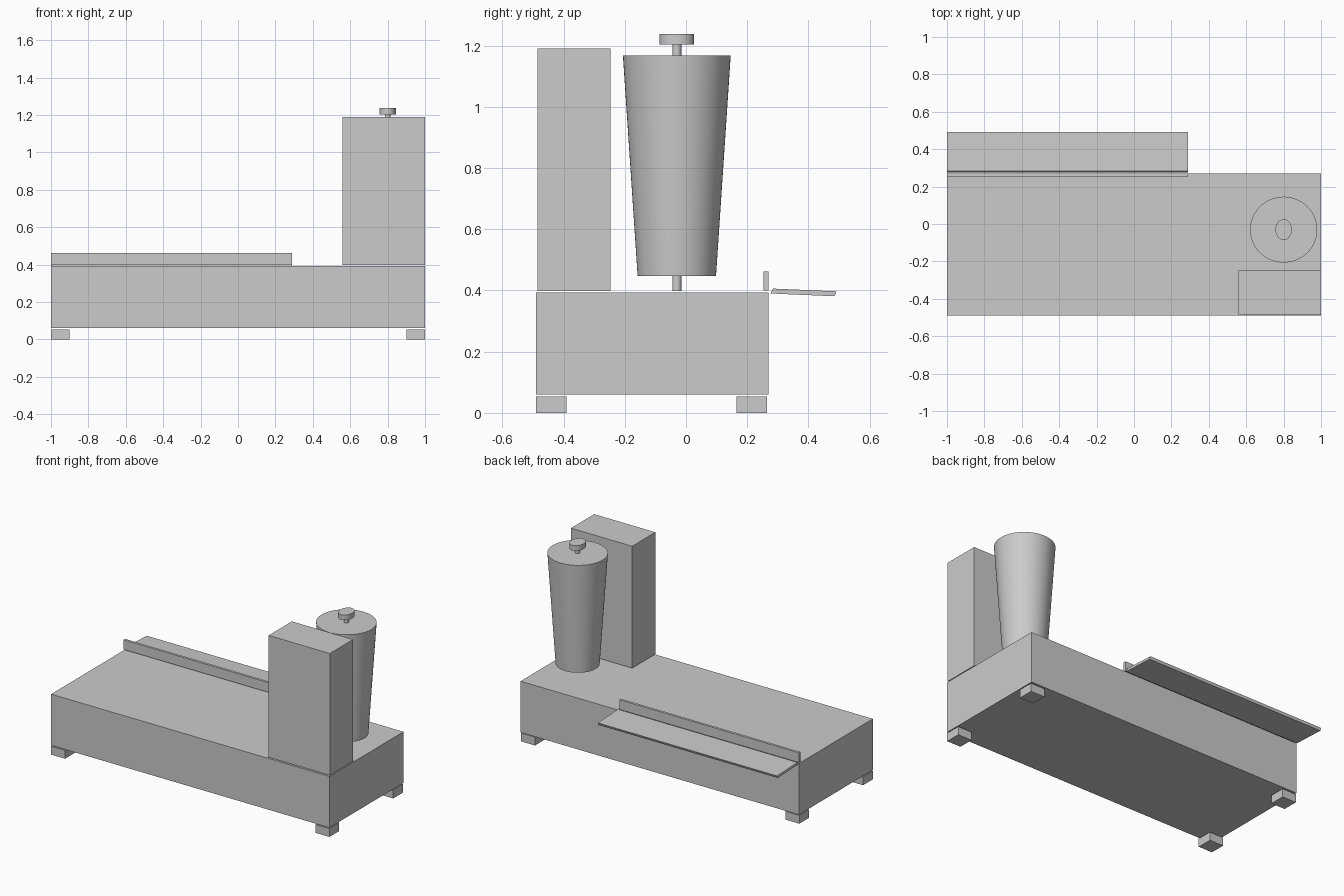
import bpy
import bmesh
import math

cube = bpy.data.objects.get("Cube")
if cube:
    bpy.data.objects.remove(cube, do_unlink=True)

GREY = (0.6, 0.6, 0.6, 1)
metal = bpy.data.materials.new("light grey metal")
metal.use_nodes = True
metal.diffuse_color = GREY
for node in metal.node_tree.nodes:
    if node.type == 'BSDF_PRINCIPLED':
        node.inputs["Base Color"].default_value = GREY


def finish(name, bm):
    bmesh.ops.recalc_face_normals(bm, faces=bm.faces[:])
    mesh = bpy.data.meshes.new(name)
    bm.to_mesh(mesh)
    bm.free()
    mesh.materials.append(metal)
    obj = bpy.data.objects.new(name, mesh)
    bpy.context.collection.objects.link(obj)
    return obj


def prism(name, profile, x0, x1):
    """Extrude a (y, z) outline along x."""
    bm = bmesh.new()
    face = bm.faces.new([bm.verts.new((x0, y, z)) for y, z in profile])
    out = bmesh.ops.extrude_face_region(bm, geom=[face])
    verts = [v for v in out["geom"] if isinstance(v, bmesh.types.BMVert)]
    bmesh.ops.translate(bm, verts=verts, vec=(x1 - x0, 0, 0))
    return finish(name, bm)


def box(name, x, y, z):
    return prism(name, [(y[0], z[0]), (y[1], z[0]), (y[1], z[1]), (y[0], z[1])], *x)


def round_part(name, r_bottom, r_top, z0, z1, x_scale=1.0):
    """Upright cylinder or cone on the spit axis."""
    bm = bmesh.new()
    bmesh.ops.create_cone(bm, cap_ends=True, segments=64, radius1=r_bottom,
                          radius2=r_top, depth=z1 - z0)
    bmesh.ops.scale(bm, vec=(x_scale, 1, 1), verts=bm.verts[:])
    bmesh.ops.translate(bm, vec=(0.8, -0.03, (z0 + z1) / 2), verts=bm.verts[:])
    obj = finish(name, bm)
    bpy.ops.object.select_all(action='DESELECT')
    obj.select_set(True)
    bpy.context.view_layer.objects.active = obj
    bpy.ops.object.shade_smooth_by_angle(angle=math.radians(35))
    return obj


# Counter body and its four feet
box("counter", (-1, 1), (-0.49, 0.27), (0.06, 0.393))
for side, x in (("right", -1), ("left", 0.9)):
    for end, y in (("front", -0.49), ("back", 0.165)):
        box(f"{end}_{side}_foot", (x, x + 0.1), (y, y + 0.1), (0, 0.054))

# Upright heater column
box("heater_column", (0.56, 1), (-0.485, -0.247), (0.398, 1.19))

# Low guard and slanted serving shelf along the back
box("guard", (-1, 0.29), (0.253, 0.269), (0.399, 0.462))
prism("serving_shelf", [(0.276, 0.39), (0.485, 0.381), (0.492, 0.397), (0.284, 0.406)],
      -1, 0.29)

# Spit rod, tapered roast and top knob
round_part("spit_rod", 0.0145, 0.0145, 0.398, 1.21)
round_part("roast", 0.128, 0.176, 0.447, 1.167, 1.02)
round_part("top_knob", 0.056, 0.056, 1.203, 1.237, 0.78)
